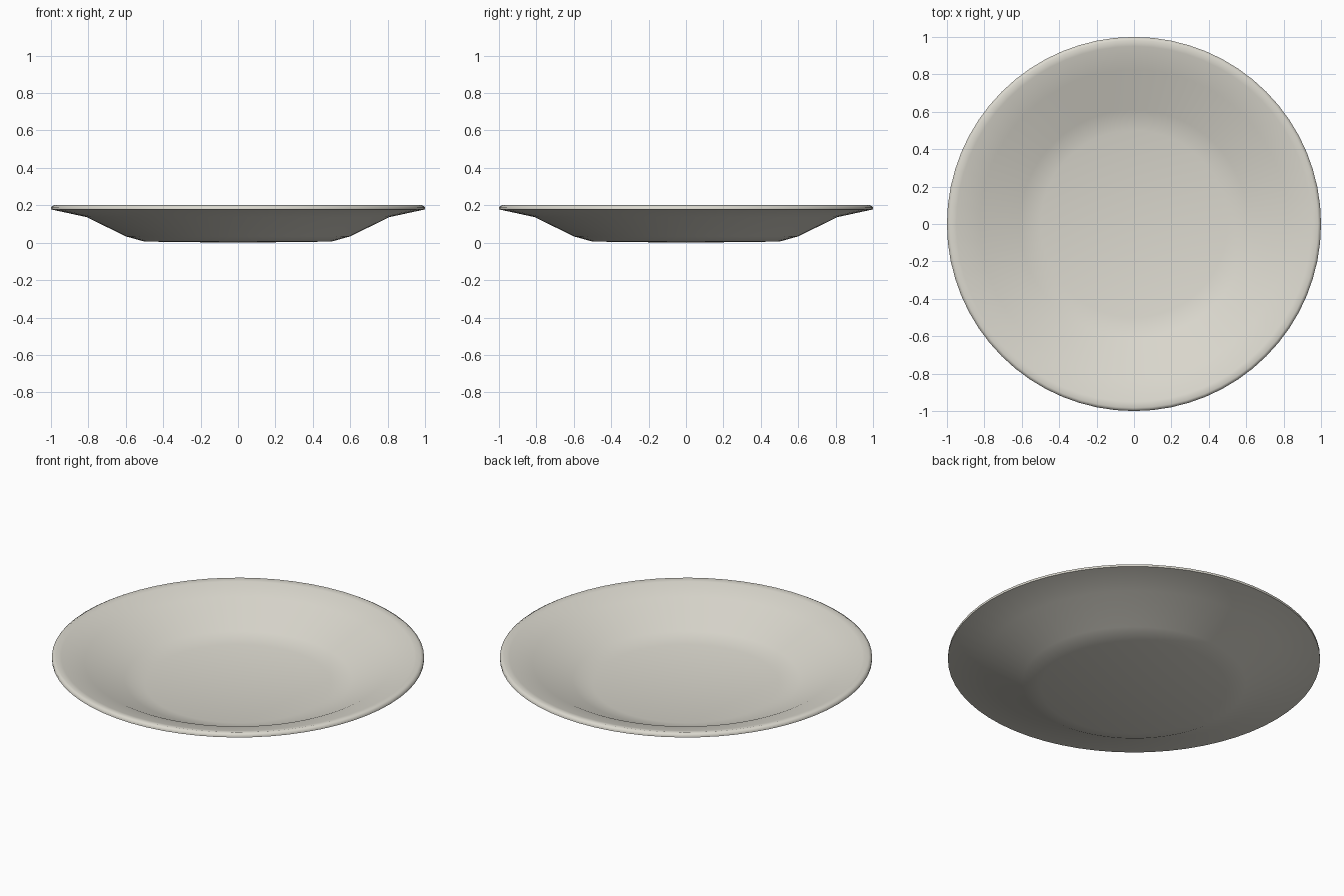
import bpy
import bmesh
import math

cube = bpy.data.objects.get("Cube")
if cube:
    bpy.data.objects.remove(cube, do_unlink=True)

SEGMENTS = 64

# Glazed ceramic colour
glaze = bpy.data.materials.new("cream_ceramic")
glaze.use_nodes = True
colour = (0.71, 0.69, 0.62, 1.0)
glaze.diffuse_color = colour
glaze.node_tree.nodes["Principled BSDF"].inputs["Base Color"].default_value = colour

# Cross-section (radius, height): underside centre, over the rim, to the well centre
profile = [
    (0.0, 0.0), (0.5, 0.006), (0.6, 0.034), (0.81, 0.137), (1.0, 0.178),
    (1.0, 0.191), (0.983, 0.201), (0.95, 0.194),
    (0.825, 0.162), (0.61, 0.057), (0.5, 0.031), (0.0, 0.027),
]

# Plate body: spin the section around the vertical axis
bm = bmesh.new()
verts = [bm.verts.new((r, 0, z)) for r, z in profile]
edges = [bm.edges.new(pair) for pair in zip(verts, verts[1:])]
bmesh.ops.spin(bm, geom=verts + edges, cent=(0, 0, 0), axis=(0, 0, 1),
               angle=math.tau, steps=SEGMENTS, use_duplicate=False)
bmesh.ops.remove_doubles(bm, verts=bm.verts, dist=0.0001)
bmesh.ops.recalc_face_normals(bm, faces=bm.faces)
mesh = bpy.data.meshes.new("plate")
bm.to_mesh(mesh)
bm.free()
mesh.materials.append(glaze)
plate = bpy.data.objects.new("plate", mesh)
bpy.context.collection.objects.link(plate)

# Smooth glaze, with a crisp edge under the rim
bpy.ops.object.select_all(action="DESELECT")
plate.select_set(True)
bpy.context.view_layer.objects.active = plate
bpy.ops.object.shade_smooth_by_angle(angle=math.radians(68))
